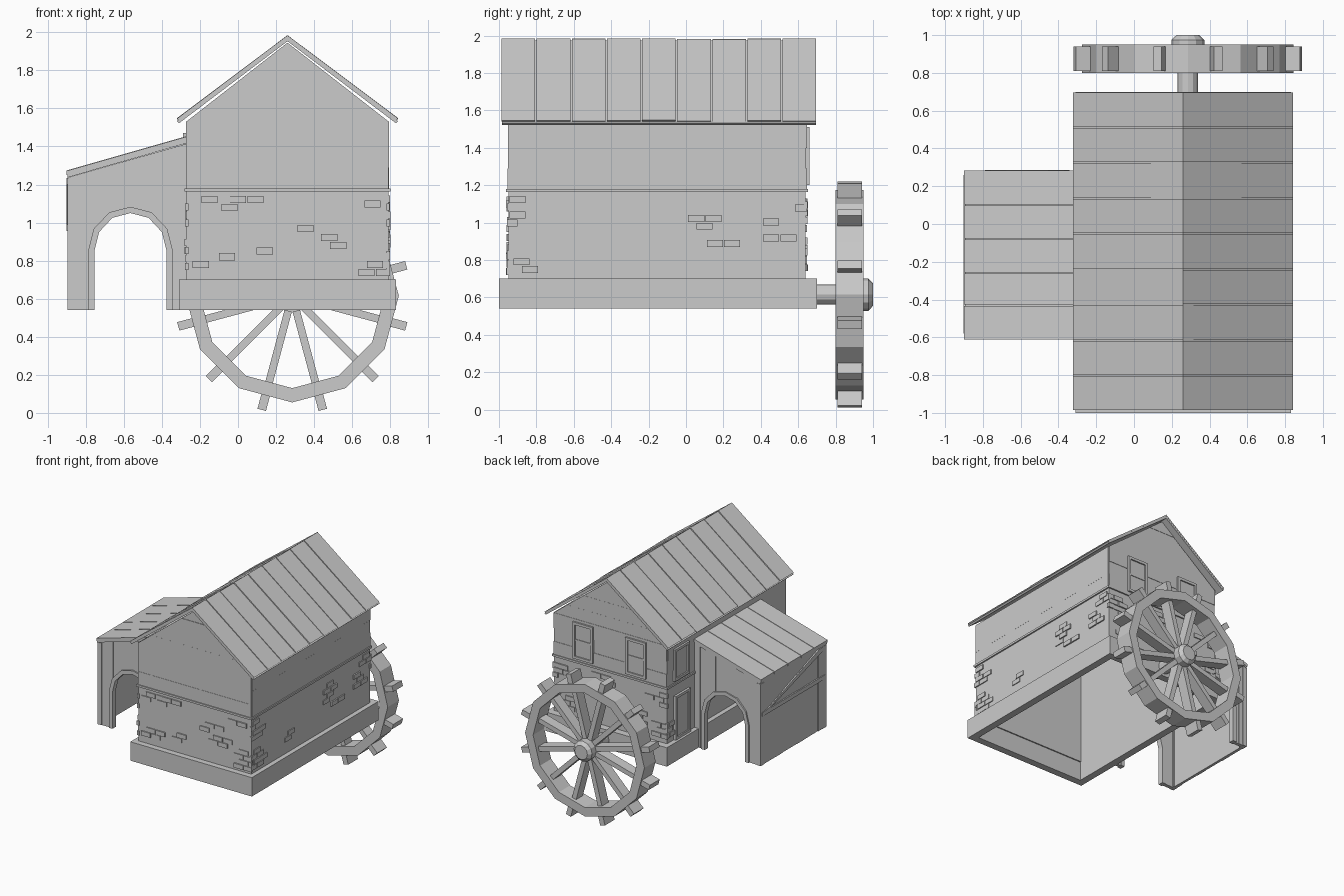
import bpy, bmesh, math, random
from mathutils import Matrix, Vector

random.seed(4)
cube = bpy.data.objects.get("Cube")
if cube:
    bpy.data.objects.remove(cube)

grey = bpy.data.materials.new("plain grey")
grey.use_nodes = True
grey.diffuse_color = (0.6, 0.6, 0.6, 1)
grey.node_tree.nodes["Principled BSDF"].inputs["Base Color"].default_value = (0.6, 0.6, 0.6, 1)


def prism(bm, pts, axis, a, b):
    """Extrude a 2D outline along an axis from a to b."""
    def place(p, d):
        return {"x": (d, p[0], p[1]), "y": (p[0], d, p[1]), "z": (p[0], p[1], d)}[axis]
    lo = [bm.verts.new(place(p, a)) for p in pts]
    hi = [bm.verts.new(place(p, b)) for p in pts]
    bm.faces.new(lo)
    bm.faces.new(hi[::-1])
    n = len(pts)
    for i in range(n):
        j = (i + 1) % n
        bm.faces.new((lo[i], lo[j], hi[j], hi[i]))


def box(bm, x0, x1, y0, y1, z0, z1):
    prism(bm, [(x0, y0), (x1, y0), (x1, y1), (x0, y1)], "z", z0, z1)


def ring(bm, x0, x1, y0, y1, z0, z1, t):
    """Open rectangular frame of wall thickness t."""
    box(bm, x0, x1, y0, y0 + t, z0, z1)
    box(bm, x0, x1, y1 - t, y1, z0, z1)
    box(bm, x0, x0 + t, y0 + t, y1 - t, z0, z1)
    box(bm, x1 - t, x1, y0 + t, y1 - t, z0, z1)


def frame(bm, axis, a, b, u0, u1, z0, z1, t=0.022):
    """Window or door frame lying in a wall."""
    for p in ((u0, u0 + t, z0, z1), (u1 - t, u1, z0, z1),
              (u0 + t, u1 - t, z0, z0 + t), (u0 + t, u1 - t, z1 - t, z1)):
        prism(bm, [(p[0], p[2]), (p[1], p[2]), (p[1], p[3]), (p[0], p[3])], axis, a, b)


def finish(bm, name):
    bmesh.ops.recalc_face_normals(bm, faces=bm.faces)
    me = bpy.data.meshes.new(name)
    bm.to_mesh(me)
    bm.free()
    ob = bpy.data.objects.new(name, me)
    me.materials.append(grey)
    bpy.context.scene.collection.objects.link(ob)
    return ob


L, R, F, B = -0.27, 0.79, -0.95, 0.64      # main walls
MID, RIDGE, EAVE = 0.26, 1.985, 1.545

# Stone plinth, lower wall and the band between floors
bm = bmesh.new()
ring(bm, -0.31, 0.83, -1.0, 0.70, 0.54, 0.70, 0.06)
finish(bm, "plinth")
bm = bmesh.new()
ring(bm, L, R, F, B, 0.70, 1.17, 0.02)
finish(bm, "stone_wall")
bm = bmesh.new()
ring(bm, L - 0.012, R + 0.012, F - 0.012, B + 0.012, 1.163, 1.18, 0.03)
finish(bm, "floor_band")

# Raised bricks in clusters
bm = bmesh.new()


def bricks(wall, u, z, rows):
    for r in range(rows):
        for k in range(random.choice((1, 2))):
            d = random.uniform(0.006, 0.012)
            c = u + (r % 2) * 0.045 + k * 0.092 - 0.045
            lim = (L, R) if wall in "FB" else (F, B)
            a, b = max(c - 0.043, lim[0] - 0.008), min(c + 0.043, lim[1] + 0.008)
            z0 = z + r * 0.042
            if b - a < 0.02 or z0 > 1.12:
                continue
            if wall == "F":
                box(bm, a, b, F - d, F + 0.01, z0, z0 + 0.037)
            elif wall == "B":
                box(bm, a, b, B - 0.01, B + d, z0, z0 + 0.037)
            elif wall == "R":
                box(bm, R - 0.01, R + d, a, b, z0, z0 + 0.037)
            else:
                box(bm, L - d, L + 0.01, a, b, z0, z0 + 0.037)


for u, z in ((-0.15, 1.06), (0.0, 1.06), (0.4, 0.95), (0.14, 0.79), (-0.15, 0.76), (0.48, 0.86), (0.66, 1.08)):
    bricks("F", u, z, 2)
bricks("F", 0.72, 0.72, 4)
for u, z, n in ((-0.9, 0.98, 4), (-0.88, 0.73, 4), (-0.42, 0.8, 2), (0.1, 0.92, 4), (0.2, 0.87, 1), (0.5, 0.9, 3), (0.58, 1.06, 2)):
    bricks("R", u, z, n)
for u, z, n in ((0.7, 0.95, 4), (0.68, 0.74, 3), (0.3, 1.05, 2), (0.0, 0.8, 3), (-0.2, 1.0, 3), (-0.22, 0.74, 3)):
    bricks("B", u, z, n)
for u, z, n in ((-0.9, 0.75, 4), (-0.88, 0.98, 3), (0.62, 0.75, 3)):
    bricks("L", u, z, n)
finish(bm, "raised_bricks")

# Horizontal boards of the upper floor and gables
bm = bmesh.new()
gable_top, shoulder = 1.945, 1.532


def half(z):
    return 0.53 * min(1, max(0, (gable_top - z) / (gable_top - shoulder)))


levels = [1.17, 1.29, 1.40, shoulder, 1.63, 1.75, 1.85, gable_top]
for z0, z1 in zip(levels, levels[1:]):
    pts = [(MID - half(z0), z0), (MID + half(z0), z0), (MID + half(z1), z1), (MID - half(z1), z1)]
    if half(z1) == 0:
        pts.pop()
    for y, s in ((F, 1), (B, -1)):
        prism(bm, pts, "y", y - s * random.uniform(0, 0.007), y + s * 0.02)
    if z1 <= shoulder:
        for x, s in ((L, 1), (R, -1)):
            box(bm, *sorted((x - s * random.uniform(0, 0.004), x + s * 0.02)), F + 0.005, B - 0.005, z0, z1)
finish(bm, "upper_boards")

# Windows and side door
bm = bmesh.new()
for x in (0.51, 0.015):
    frame(bm, "y", B - 0.01, B + 0.02, x - 0.095, x + 0.095, 1.2, 1.51)
    box(bm, x - 0.08, x + 0.08, B, B + 0.009, 1.21, 1.50)
    box(bm, x - 0.08, x + 0.08, B, B + 0.014, 1.35, 1.365)
frame(bm, "x", L - 0.02, L + 0.01, 0.36, 0.56, 1.2, 1.47)
box(bm, L - 0.009, L, 0.37, 0.55, 1.21, 1.46)
finish(bm, "windows")
bm = bmesh.new()
frame(bm, "x", L - 0.02, L + 0.03, 0.35, 0.55, 0.70, 1.07)
box(bm, L - 0.009, L + 0.025, 0.37, 0.53, 0.70, 1.05)
finish(bm, "side_door")

# Main roof: two sheets covered with wide planks
bm = bmesh.new()
seams = [-0.99 + i * 1.69 / 9 for i in range(10)]
for s in (-1, 1):
    def slope(top, low, drop=0.0):
        return [(MID, RIDGE - top), (MID + s * 0.582, EAVE - top + drop),
                (MID + s * 0.570, EAVE - low + 0.009), (MID, RIDGE - low)]
    prism(bm, slope(0.012, 0.032), "y", -0.985, 0.695)
    for y0, y1 in zip(seams, seams[1:]):
        prism(bm, slope(random.uniform(0, 0.005), 0.014, random.uniform(0, 0.004)), "y", y0 + 0.004, y1 - 0.004)
finish(bm, "main_roof")

# Lean-to with arched ends
ARCH = [(-0.755, 0.85), (-0.73, 0.95), (-0.66, 1.025), (-0.565, 1.05)]
ARCH += [(-1.13 - x, z) for x, z in ARCH[-2::-1]]


def shed_top(x):
    return 1.235 + (x + 0.9) * 0.285


def columns():
    """Vertical boards as quads above the arch."""
    for x0, x1 in ((-0.89, -0.82), (-0.82, -0.755), (-0.375, -0.325), (-0.325, L)):
        yield x0, 0.54, x1, 0.54
    for (x0, z0), (x1, z1) in zip(ARCH, ARCH[1:]):
        yield x0, z0, x1, z1


bm = bmesh.new()
for y, s in ((-0.59, 1), (0.27, -1)):
    for x0, z0, x1, z1 in columns():
        quad = [(x0, z0), (x1, z1), (x1, shed_top(x1)), (x0, shed_top(x0))]
        prism(bm, quad, "y", y - s * random.uniform(0, 0.006), y + s * 0.025)
for i in range(9):
    y0 = -0.59 + i * 0.86 / 9
    box(bm, -0.89 - random.uniform(0, 0.005), -0.868, y0, y0 + 0.86 / 9, 0.54, 1.237)
finish(bm, "lean_to_boards")

bm = bmesh.new()
inner = [(ARCH[0][0], 0.54)] + ARCH + [(ARCH[-1][0], 0.54)]
outer = []
for x, z in inner:
    d = Vector((x + 0.565, max(0, z - 0.85))).normalized() * 0.033
    outer.append((x + d.x, z + d.y))
for i in range(len(inner) - 1):
    for a, b in ((-0.605, -0.56), (0.24, 0.285)):
        prism(bm, [inner[i], inner[i + 1], outer[i + 1], outer[i]], "y", a, b)
finish(bm, "arch_trim")

bm = bmesh.new()
box(bm, -0.902, -0.88, -0.58, 0.26, 0.955, 0.99)
prism(bm, [(0.24, 0.975), (0.20, 0.975), (-0.54, 1.20), (-0.54, 1.235), (-0.5, 1.235)], "x", -0.902, -0.88)
for y in (-0.60, 0.23):
    box(bm, -0.897, -0.86, y, y + 0.05, 0.54, 1.235)
finish(bm, "lean_to_braces")

bm = bmesh.new()
shed_seams = [-0.615, -0.43, -0.26, -0.08, 0.10, 0.285]
prism(bm, [(-0.895, 1.237), (L, 1.417), (L, 1.437), (-0.895, 1.257)], "y", -0.61, 0.28)
for y0, y1 in zip(shed_seams, shed_seams[1:]):
    t = random.uniform(0, 0.006)
    prism(bm, [(-0.90, 1.25), (L, 1.43), (L, 1.455 - t), (-0.90, 1.275 - t)], "y", y0 + 0.003, y1 - 0.003)
finish(bm, "lean_to_roof")

# Water wheel
CX, CZ = 0.285, 0.615


def polar(r, a, side=0.0):
    return (CX + r * math.sin(a) + side * math.cos(a), CZ - r * math.cos(a) + side * math.sin(a))


def radial(bm, r0, r1, w, a, y0, y1):
    prism(bm, [polar(r0, a, -w), polar(r0, a, w), polar(r1, a, w), polar(r1, a, -w)], "y", y0, y1)


rim, spokes, paddles = bmesh.new(), bmesh.new(), bmesh.new()
step = math.pi / 6
for i in range(12):
    a, b, m = i * step, (i + 1) * step, (i + 0.5) * step
    prism(rim, [polar(0.56, a), polar(0.56, b), polar(0.485, b), polar(0.485, a)], "y", 0.80, 0.95)
    radial(spokes, 0.05, 0.48, 0.02, m, 0.83, 0.92)
    radial(paddles, 0.50, 0.62, 0.023, m, 0.81, 0.94)
bmesh.ops.remove_doubles(rim, verts=rim.verts, dist=0.0005)
finish(rim, "wheel_rim")
finish(spokes, "wheel_spokes")
finish(paddles, "wheel_paddles")


def spindle(bm, r0, r1, y0, y1):
    turn = Matrix.Translation((CX, (y0 + y1) / 2, CZ)) @ Matrix.Rotation(-math.pi / 2, 4, "X")
    bmesh.ops.create_cone(bm, cap_ends=True, segments=12, radius1=r0, radius2=r1, depth=y1 - y0, matrix=turn)


bm = bmesh.new()
spindle(bm, 0.054, 0.054, 0.60, 0.99)
spindle(bm, 0.087, 0.087, 0.82, 0.975)
spindle(bm, 0.087, 0.06, 0.975, 1.0)
finish(bm, "wheel_hub")
